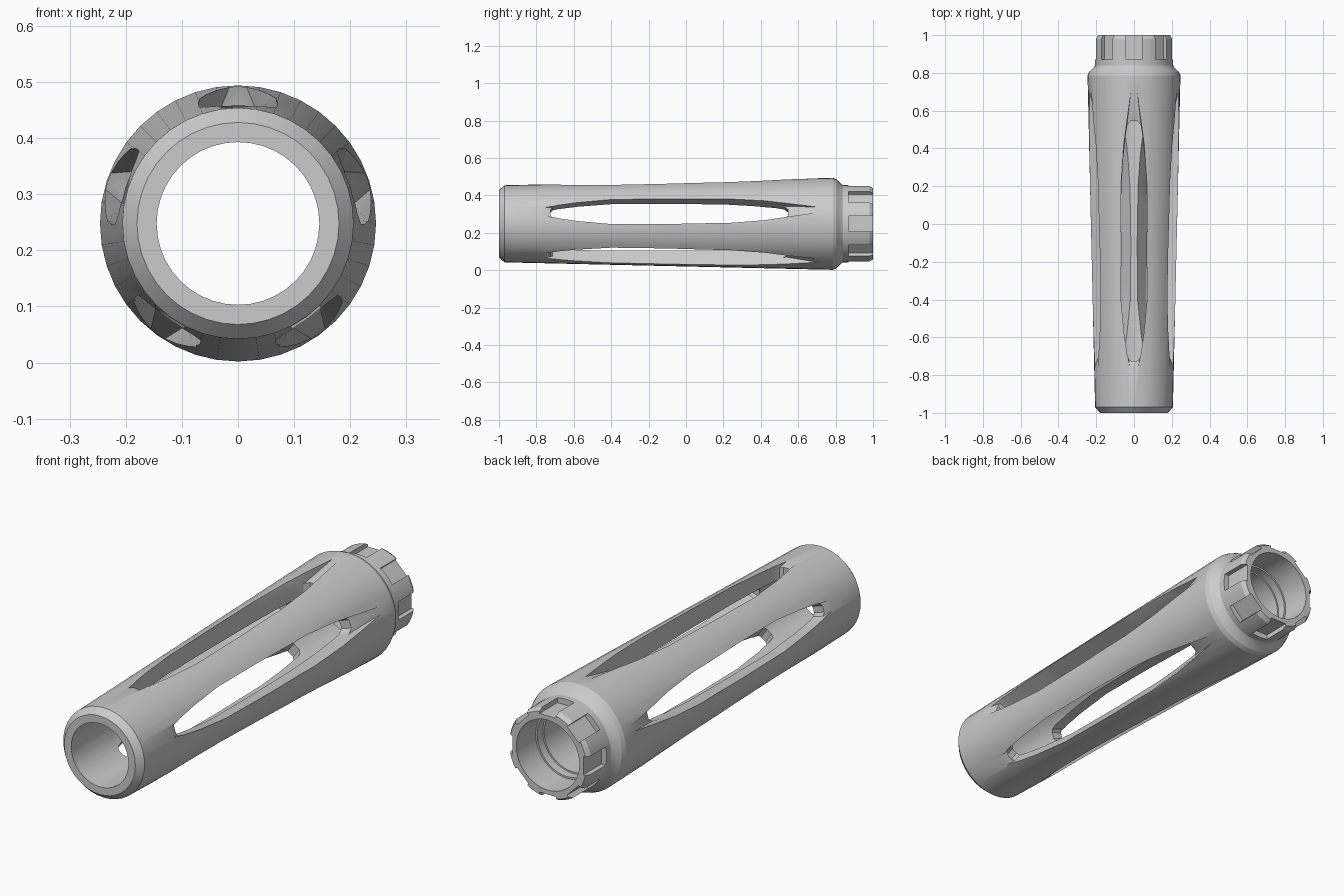
import bpy, bmesh
from math import sin, cos, pi
from mathutils import Matrix

if "Cube" in bpy.data.objects:
    bpy.data.objects.remove(bpy.data.objects["Cube"])

CZ = 0.248      # height of the tube axis
SEG = 40


def to_object(name, bm):
    bmesh.ops.recalc_face_normals(bm, faces=bm.faces[:])
    me = bpy.data.meshes.new(name)
    bm.to_mesh(me)
    bm.free()
    ob = bpy.data.objects.new(name, me)
    bpy.context.collection.objects.link(ob)
    return ob


def hull(bm, pts):
    vs = [bm.verts.new(p) for p in pts]
    bmesh.ops.convex_hull(bm, input=vs)


def cutter(name, pts, count):
    # points are (side, along, radius), repeated around the axis from the top
    bm = bmesh.new()
    for i in range(count):
        rot = Matrix.Translation((0, 0, CZ)) @ Matrix.Rotation(2 * pi * i / count, 4, 'Y')
        part = bmesh.new()
        hull(part, [rot @ Matrix.Translation(p).to_translation() for p in pts])
        tmp = bpy.data.meshes.new("tmp")
        part.to_mesh(tmp)
        part.free()
        bm.from_mesh(tmp)
        bpy.data.meshes.remove(tmp)
    ob = to_object(name, bm)
    ob.hide_render = True
    return ob


# tapered tube: lathed closed profile of (along, radius)
profile = [(-1, 0.145), (-1, 0.18), (-0.97, 0.206), (0.785, 0.246), (0.805, 0.238),
           (0.83, 0.212), (0.84, 0.207), (0.98, 0.207), (1, 0.195),
           (1, 0.16), (0.86, 0.16), (0.86, 0.152), (0.82, 0.152), (0.82, 0.145)]
bm = bmesh.new()
rings = []
for i in range(SEG):
    a = 2 * pi * i / SEG
    rings.append([bm.verts.new((r * sin(a), y, CZ + r * cos(a))) for y, r in profile])
n = len(profile)
for i in range(SEG):
    p, q = rings[i], rings[(i + 1) % SEG]
    for j in range(n):
        k = (j + 1) % n
        bm.faces.new((p[j], p[k], q[k], q[j]))
tube = to_object("vented_tube", bm)

# five long windows with rounded ends
outline = [(0.545, 0.018), (0.525, 0.035), (0.48, 0.043), (0.35, 0.057), (0.2, 0.067),
           (-0.1, 0.071), (-0.4, 0.069), (-0.58, 0.052), (-0.69, 0.036), (-0.715, 0.028),
           (-0.725, 0.014)]
window = [(s * w, y, r) for y, w in outline for s in (-1, 1) for r in (0.12, 0.3)]

# pointed ramps at both ends of each window
scoop = [(s * w, y, 0.195) for y, w in
         [(0.54, 0.035), (0.2, 0.062), (-0.4, 0.062), (-0.715, 0.028)] for s in (-1, 1)]
scoop += [(s * 0.082, y, 0.28) for y in (0.25, -0.42) for s in (-1, 1)]
scoop += [(0, 0.83, 0.28), (0, -0.99, 0.28)]

# eight notches in the rear collar
notch = [(s * 0.042, y, r) for s in (-1, 1) for y in (0.87, 1.05) for r in (0.18, 0.26)]

cutters = [cutter("window_cutter", window, 5), cutter("scoop_cutter", scoop, 5),
           cutter("notch_cutter", notch, 8)]
for c in cutters:
    m = tube.modifiers.new(c.name, 'BOOLEAN')
    m.operation = 'DIFFERENCE'
    m.solver = 'EXACT'
    m.object = c

# apply the cuts and drop the cutters
dg = bpy.context.evaluated_depsgraph_get()
tube.data = bpy.data.meshes.new_from_object(tube.evaluated_get(dg))
tube.modifiers.clear()
for c in cutters:
    bpy.data.objects.remove(c)

bpy.context.view_layer.objects.active = tube
tube.select_set(True)
bpy.ops.object.shade_smooth_by_angle(angle=0.4)
